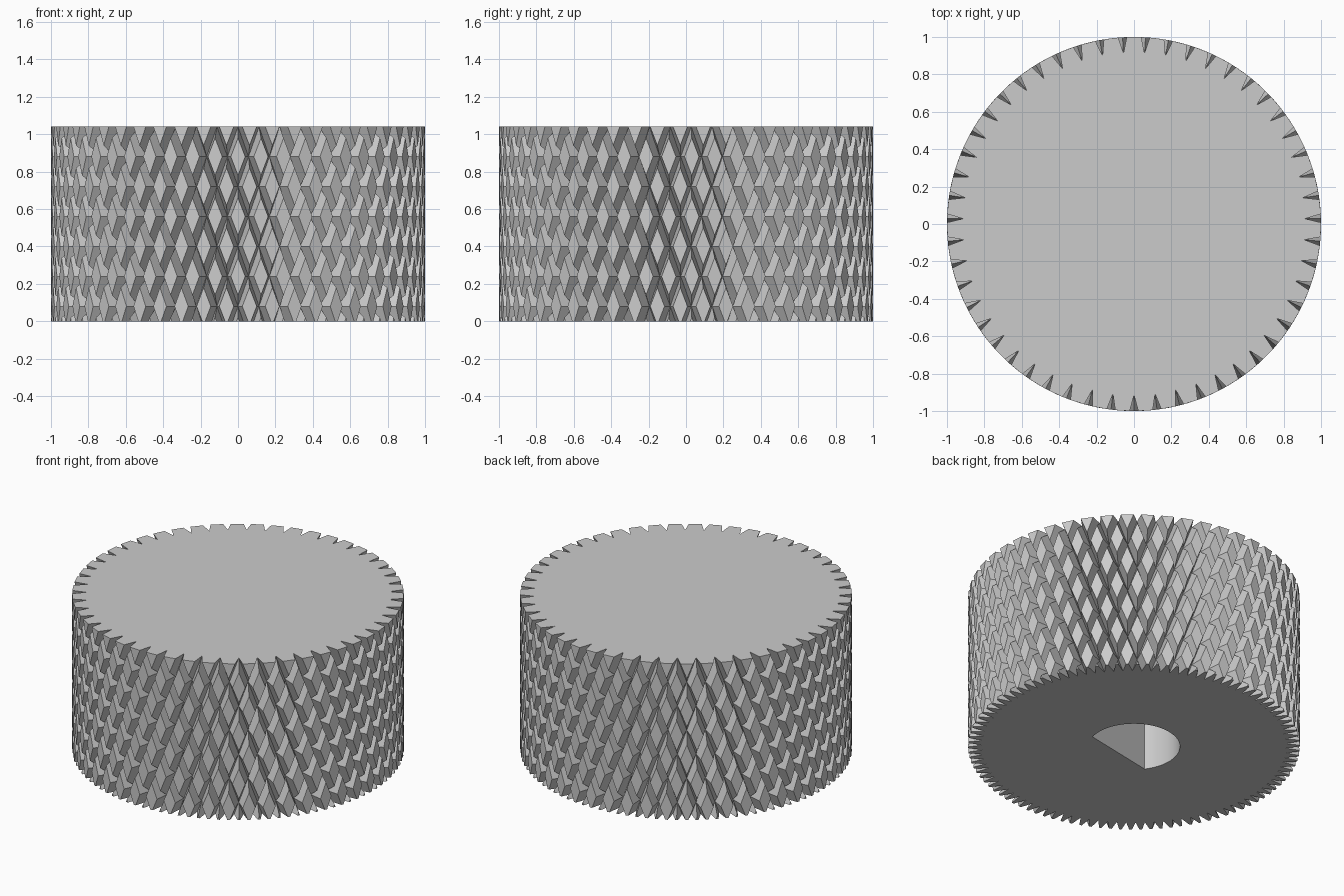
import bpy, bmesh, math

if "Cube" in bpy.data.objects:
    bpy.data.objects.remove(bpy.data.objects["Cube"], do_unlink=True)

HEIGHT = 1.04
GROOVES = 51                       # grooves in each of the two helix directions
PITCH = 2 * math.pi / GROOVES
ROW = HEIGHT / 6.5                 # height between rows of crossings
HALF = 0.023                       # half width of a groove, as an angle
DEPTH = 0.085
N = 3 * GROOVES                    # stations: groove edge, groove root, groove edge

bm = bmesh.new()
verts = {}


def station(a):
    return PITCH * (a // 3) + HALF * (a % 3 - 1)


def vert(a, b):
    """Point where station a of one helix meets station b of the other."""
    turns = a // N
    key = (a - turns * N, b - turns * N)
    if key not in verts:
        u, v = station(key[0]), station(key[1])
        angle = (u + v) / 2 - math.pi / 2
        z = HEIGHT + (u - v) / PITCH * ROW
        r = 1 - DEPTH if 1 in (a % 3, b % 3) else 1
        verts[key] = bm.verts.new((r * math.cos(angle), r * math.sin(angle), z))
    return verts[key]


# Knurled side: diamond lands, V grooves and their crossings
for a in range(N):
    for b in range(a - 6, a + 30):
        c = [vert(a, b), vert(a + 1, b), vert(a + 1, b + 1), vert(a, b + 1)]
        if a % 3 == 2 or b % 3 == 2:
            bm.faces.new(c)
        else:
            k = 0 if a % 3 == b % 3 else 1     # split along the valley crease
            bm.faces.new([c[k], c[k + 1], c[k + 2]])
            bm.faces.new([c[k], c[k + 2], c[(k + 3) % 4]])

# Trim the side level at the top and bottom
for z, direction in ((HEIGHT, 1), (0, -1)):
    bmesh.ops.bisect_plane(bm, geom=bm.verts[:] + bm.edges[:] + bm.faces[:], dist=1e-5,
                           plane_co=(0, 0, z), plane_no=(0, 0, direction), clear_outer=True)


def rim(z):
    return [e for e in bm.edges if e.is_boundary and all(abs(v.co.z - z) < 1e-3 for v in e.verts)]


# Top cap
bmesh.ops.triangle_fill(bm, edges=rim(HEIGHT), use_beauty=True, normal=(0, 0, 1))

# D-shaped shaft socket
BORE, FLAT, SOCKET_DEPTH = 0.277, 0.12, 0.75
bottom_edges = rim(0)
flat_direction = math.radians(-79)
gap = math.acos(FLAT / BORE)
steps = 48
loops = []
for z in (0, SOCKET_DEPTH):
    loop = []
    for i in range(steps + 1):
        t = flat_direction + gap + (2 * math.pi - 2 * gap) * i / steps
        loop.append(bm.verts.new((BORE * math.cos(t), BORE * math.sin(t), z)))
    loops.append(loop)
low, high = loops
for i in range(steps + 1):
    j = (i + 1) % (steps + 1)
    bm.faces.new((low[j], low[i], high[i], high[j]))
    bottom_edges.append(bm.edges.get((low[i], low[j])))
bm.faces.new(high)

# Bottom face around the socket
bmesh.ops.triangle_fill(bm, edges=bottom_edges, use_beauty=True, normal=(0, 0, -1))
bmesh.ops.recalc_face_normals(bm, faces=bm.faces[:])

mesh = bpy.data.meshes.new("knurled_knob")
bm.to_mesh(mesh)
bm.free()
knob = bpy.data.objects.new("knurled_knob", mesh)
bpy.context.collection.objects.link(knob)

# Plain grey material
grey = bpy.data.materials.new("light_grey")
grey.use_nodes = True
colour = (0.6, 0.6, 0.6, 1)
grey.diffuse_color = colour
grey.node_tree.nodes["Principled BSDF"].inputs["Base Color"].default_value = colour
mesh.materials.append(grey)

bpy.ops.object.select_all(action="DESELECT")
knob.select_set(True)
bpy.context.view_layer.objects.active = knob
bpy.ops.object.shade_smooth_by_angle(angle=math.radians(20))
